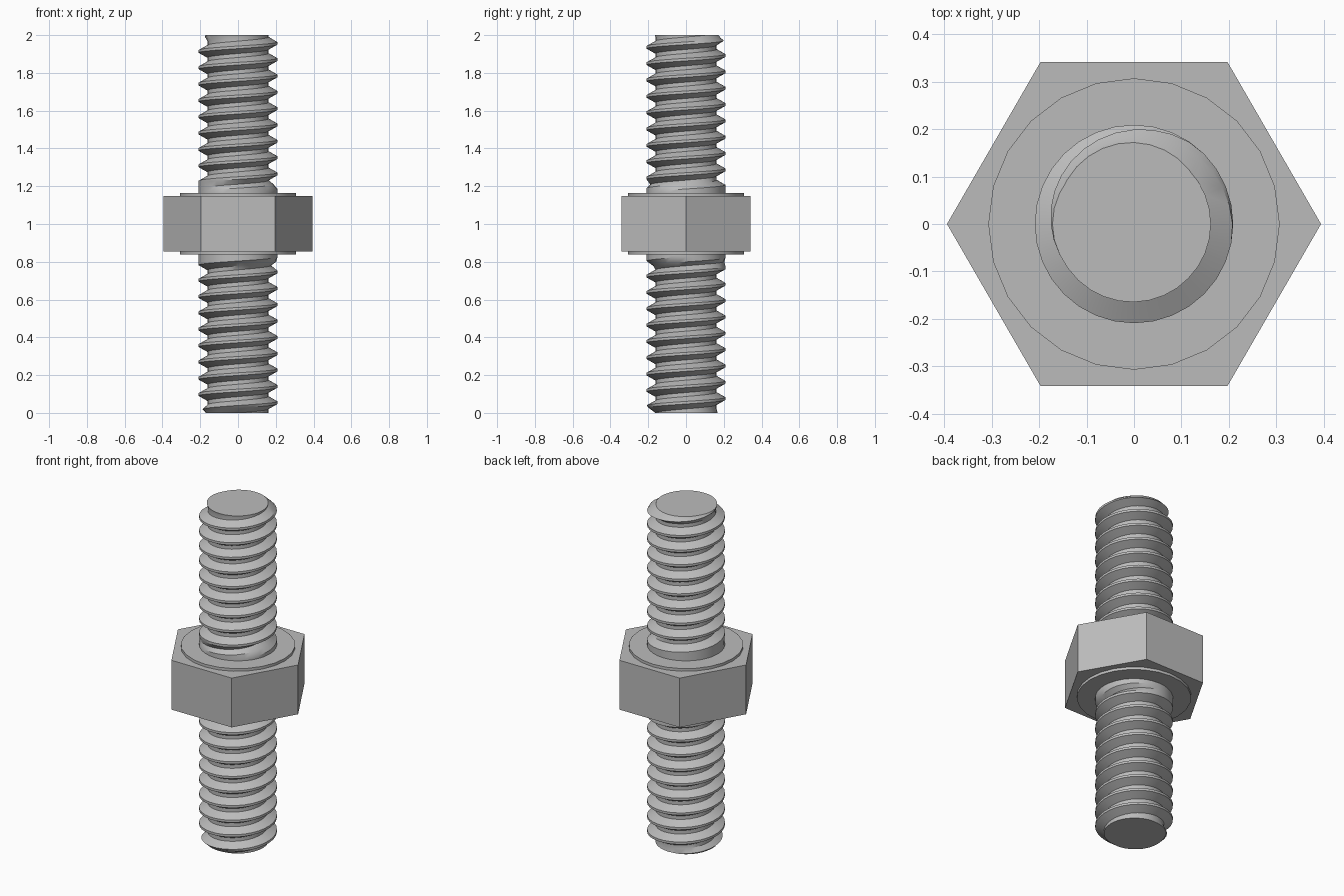
import bpy, bmesh, math

cube = bpy.data.objects.get("Cube")
if cube:
    bpy.data.objects.remove(cube, do_unlink=True)

steel = bpy.data.materials.new("light grey steel")
steel.use_nodes = True
GREY = (0.5, 0.5, 0.5, 1)
steel.diffuse_color = GREY
steel.node_tree.nodes["Principled BSDF"].inputs["Base Color"].default_value = GREY

HEIGHT = 2.0
MAJOR, MINOR = 0.209, 0.162
PITCH = 0.0865
SIDES = 32
CREST_Z = 1.957          # height of a crest on the +x side
# thread section: (fraction of pitch, cut depth)
SECTION = [(-0.08, 0), (0.08, 0), (0.38, 1), (0.62, 1)]


def finish(bm, name, angle=30):
    bmesh.ops.recalc_face_normals(bm, faces=bm.faces)
    mesh = bpy.data.meshes.new(name)
    bm.to_mesh(mesh)
    bm.free()
    mesh.materials.append(steel)
    obj = bpy.data.objects.new(name, mesh)
    bpy.context.collection.objects.link(obj)
    bpy.ops.object.select_all(action='DESELECT')
    obj.select_set(True)
    bpy.context.view_layer.objects.active = obj
    bpy.ops.object.shade_smooth_by_angle(angle=math.radians(angle))
    return obj


def prism(name, radius, z0, z1, sides):
    bm = bmesh.new()
    ring = [bm.verts.new((radius * math.cos(math.tau * i / sides),
                          radius * math.sin(math.tau * i / sides), z0))
            for i in range(sides)]
    base = bm.faces.new(ring)
    top = bmesh.ops.extrude_face_region(bm, geom=[base])["geom"]
    for v in top:
        if isinstance(v, bmesh.types.BMVert):
            v.co.z = z1
    return finish(bm, name)


def thread_radius(z, depth):
    # grooves run out beside the nut, and both ends are chamfered
    cut = min(1, max(0, (abs(z - 1) - 0.195) / 0.035))
    r = MAJOR - (MAJOR - MINOR) * depth * cut
    end = min(z, HEIGHT - z)
    return min(r, 0.168 + max(0, end) * 1.1)


# threaded rod: a grid that follows the helix, closed on itself one turn higher
bm = bmesh.new()
step = len(SECTION)
turns = int(HEIGHT / PITCH) + 5
start = CREST_Z - (turns - 2) * PITCH
columns = []
for j in range(SIDES):
    a = math.tau * j / SIDES
    column = []
    for k in range(turns):
        for fraction, depth in SECTION:
            z = start + PITCH * (k + fraction + j / SIDES)
            r = thread_radius(z, depth)
            column.append(bm.verts.new((r * math.cos(a), r * math.sin(a), z)))
    columns.append(column)
columns.append(columns[0][step:])
for left, right in zip(columns, columns[1:]):
    for i in range(min(len(left), len(right)) - 1):
        bm.faces.new((left[i], right[i], right[i + 1], left[i + 1]))

# trim and cap the ends
for z, direction in ((0, -1), (HEIGHT, 1)):
    bmesh.ops.bisect_plane(bm, geom=bm.verts[:] + bm.edges[:] + bm.faces[:], dist=1e-5,
                           plane_co=(0, 0, z), plane_no=(0, 0, direction), clear_outer=True)
    rim = [e for e in bm.edges if e.is_boundary and all(abs(v.co.z - z) < 1e-4 for v in e.verts)]
    bmesh.ops.contextual_create(bm, geom=rim)
finish(bm, "threaded_rod")

# hexagonal nut with a thin round face on each side
prism("hex_nut", 0.394, 0.855, 1.147, 6)
prism("upper_nut_face", 0.307, 1.14, 1.163, 24)
prism("lower_nut_face", 0.307, 0.839, 0.862, 24)
